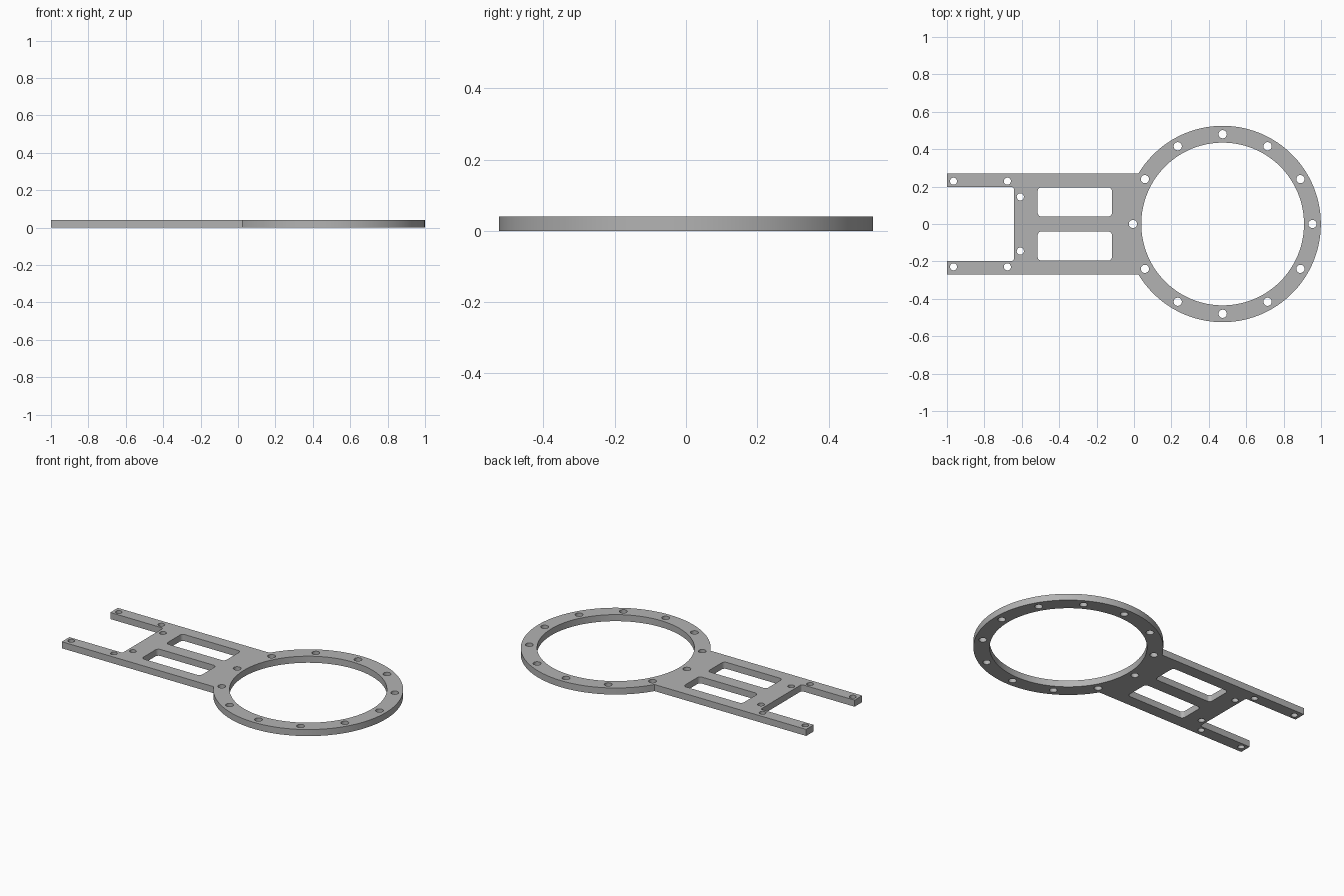
import bpy, bmesh
from math import sin, cos, pi, asin, radians

cube = bpy.data.objects.get("Cube")
if cube:
    bpy.data.objects.remove(cube, do_unlink=True)

THICK = 0.04
RING_X, RING_R, BORE_R, BOLT_R = 0.474, 0.525, 0.435, 0.48
HALF_W, SLOT_W, SLOT_X = 0.27, 0.197, -0.642


def arc(cx, cy, r, start, end, n):
    """Points along an arc, both ends included."""
    return [(cx + r * cos(start + (end - start) * i / n),
             cy + r * sin(start + (end - start) * i / n)) for i in range(n + 1)]


def circle(cx, cy, r, n):
    return arc(cx, cy, r, 0, 2 * pi, n)[:-1]


def rounded_rect(x0, x1, y0, y1, r):
    corners = [(x1 - r, y1 - r), (x0 + r, y1 - r), (x0 + r, y0 + r), (x1 - r, y0 + r)]
    return [p for k, (cx, cy) in enumerate(corners)
            for p in arc(cx, cy, r, k * pi / 2, (k + 1) * pi / 2, 6)]


# Outer outline: ring arc, then the forked plate with its open slot
meet = pi - asin(HALF_W / RING_R)
fillet = 0.012
outline = arc(RING_X, 0, RING_R, -meet, meet, 96)
outline += [(-1, HALF_W), (-1, SLOT_W)]
outline += arc(SLOT_X - fillet, SLOT_W - fillet, fillet, pi / 2, 0, 5)
outline += arc(SLOT_X - fillet, fillet - SLOT_W, fillet, 0, -pi / 2, 5)
outline += [(-1, -SLOT_W), (-1, -HALF_W)]

# Openings: bore, bolt circle, windows and mounting holes
loops = [outline, circle(RING_X, 0, BORE_R, 112)]
loops += [circle(x, y, 0.022, 24) for x, y in circle(RING_X, 0, BOLT_R, 12)]
for side in (-1, 1):
    y0, y1 = sorted((side * 0.04, side * 0.196))
    loops.append(rounded_rect(-0.515, -0.118, y0, y1, 0.02))
    for x, y in ((-0.965, 0.229), (-0.677, 0.229), (-0.608, 0.145)):
        loops.append(circle(x, side * y, 0.019, 24))

# Filled flat curve with thickness
curve = bpy.data.curves.new("bracket_profile", "CURVE")
curve.dimensions = "2D"
curve.fill_mode = "BOTH"
curve.extrude = THICK / 2
for pts in loops:
    spline = curve.splines.new("POLY")
    spline.points.add(len(pts) - 1)
    for point, (x, y) in zip(spline.points, pts):
        point.co = (x, y, THICK / 2, 1)
    spline.use_cyclic_u = True
profile = bpy.data.objects.new("bracket_profile", curve)
bpy.context.scene.collection.objects.link(profile)
bpy.context.view_layer.update()

# Solid mesh from the profile
mesh = bpy.data.meshes.new_from_object(
    profile.evaluated_get(bpy.context.evaluated_depsgraph_get()))
bpy.data.objects.remove(profile, do_unlink=True)
bm = bmesh.new()
bm.from_mesh(mesh)
for v in bm.verts:
    v.co.z = THICK if v.co.z > THICK / 2 else 0
bmesh.ops.remove_doubles(bm, verts=bm.verts, dist=0.0001)
bmesh.ops.recalc_face_normals(bm, faces=bm.faces)
bm.to_mesh(mesh)
bm.free()

plate = bpy.data.objects.new("ring_mounting_plate", mesh)
bpy.context.scene.collection.objects.link(plate)

# Plain grey finish
grey = bpy.data.materials.new("plain_grey")
grey.use_nodes = True
color = (0.45, 0.45, 0.45, 1)
grey.diffuse_color = color
grey.node_tree.nodes["Principled BSDF"].inputs["Base Color"].default_value = color
mesh.materials.clear()
mesh.materials.append(grey)

bpy.ops.object.select_all(action="DESELECT")
plate.select_set(True)
bpy.context.view_layer.objects.active = plate
bpy.ops.object.shade_smooth_by_angle(angle=radians(30))
